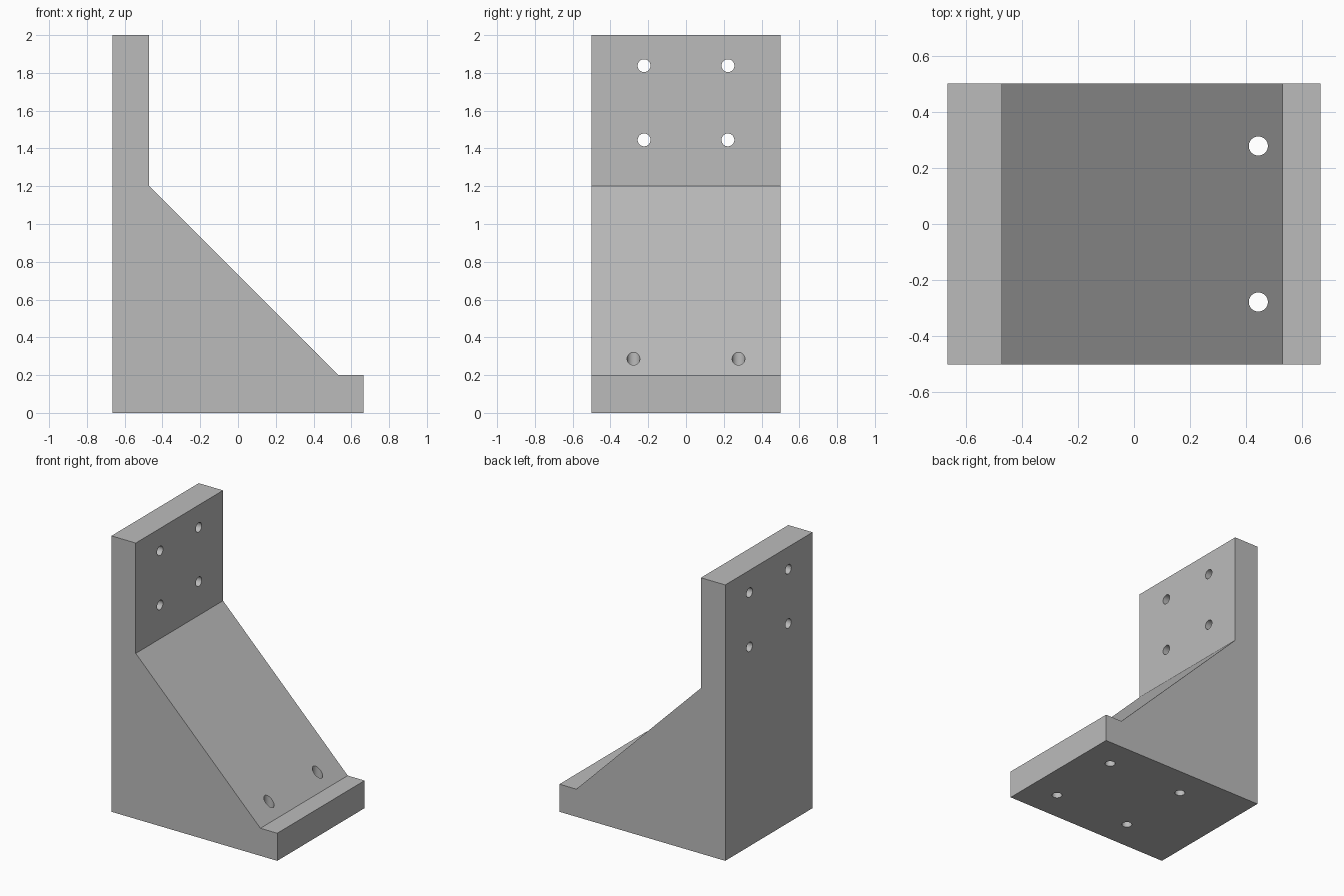
import bpy
import bmesh
from mathutils import Matrix, Vector

if "Cube" in bpy.data.objects:
    bpy.data.objects.remove(bpy.data.objects["Cube"], do_unlink=True)

HALF_X, HALF_Y = 0.665, 0.5
HOLE_RADIUS = 0.034

# Single metal colour
grey = bpy.data.materials.new("plain_grey")
grey.use_nodes = True
colour = (0.5, 0.5, 0.5, 1)
grey.diffuse_color = colour
grey.node_tree.nodes["Principled BSDF"].inputs["Base Color"].default_value = colour


def make_object(name, bm):
    bmesh.ops.recalc_face_normals(bm, faces=bm.faces)
    mesh = bpy.data.meshes.new(name)
    bm.to_mesh(mesh)
    bm.free()
    mesh.materials.append(grey)
    obj = bpy.data.objects.new(name, mesh)
    bpy.context.collection.objects.link(obj)
    return obj


def add_drill(bm, start, end):
    start, end = Vector(start), Vector(end)
    axis = end - start
    turn = axis.to_track_quat("Z", "Y").to_matrix().to_4x4()
    bmesh.ops.create_cone(
        bm, cap_ends=True, segments=48, radius1=HOLE_RADIUS, radius2=HOLE_RADIUS,
        depth=axis.length, matrix=Matrix.Translation((start + end) / 2) @ turn)


# Bracket body: side profile extruded across the width
profile = [(-HALF_X, 0), (HALF_X, 0), (HALF_X, 0.2), (0.53, 0.2),
           (-0.47, 1.2), (-0.47, 2), (-HALF_X, 2)]
bm = bmesh.new()
side = bm.faces.new([bm.verts.new((x, -HALF_Y, z)) for x, z in profile])
extruded = bmesh.ops.extrude_face_region(bm, geom=[side])["geom"]
bmesh.ops.translate(bm, vec=(0, 2 * HALF_Y, 0),
                    verts=[v for v in extruded if isinstance(v, bmesh.types.BMVert)])
bracket = make_object("angle_bracket", bm)

# Drills: wall holes, through holes at the toe, blind holes in the base
bm = bmesh.new()
for s in (-1, 1):
    for z in (1.445, 1.838):
        add_drill(bm, (-0.8, s * 0.222, z), (-0.4, s * 0.222, z))
    add_drill(bm, (0.443, s * 0.278, -0.1), (0.443, s * 0.278, 0.5))
    add_drill(bm, (-0.17, s * 0.278, -0.1), (-0.17, s * 0.278, 0.35))
drills = make_object("hole_cutter", bm)
drills.hide_render = True
drills.hide_viewport = True

cut = bracket.modifiers.new("holes", "BOOLEAN")
cut.operation = "DIFFERENCE"
cut.solver = "EXACT"
cut.object = drills

# Smooth hole walls, keep the body edges sharp
bpy.context.view_layer.objects.active = bracket
bracket.select_set(True)
bpy.ops.object.modifier_apply(modifier=cut.name)
bpy.data.objects.remove(drills, do_unlink=True)
bpy.ops.object.shade_smooth_by_angle(angle=0.52)
